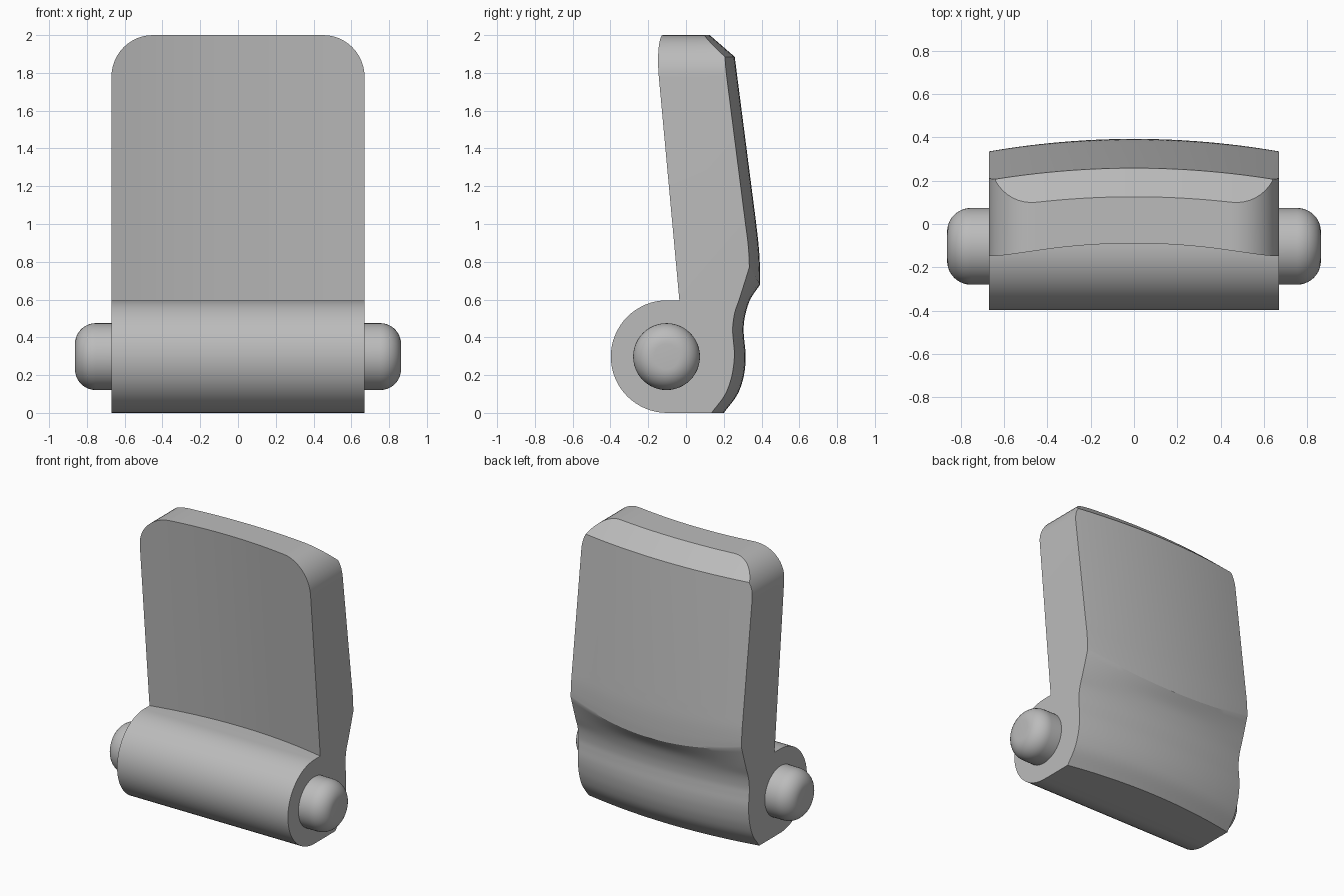
import bpy, bmesh, math
from mathutils import Vector

cube = bpy.data.objects.get("Cube")
if cube:
    bpy.data.objects.remove(cube)

HALF = 0.67                        # half width of the plate
CORNER = 0.22                      # radius of the top corners
CY, CZ, BARREL = -0.1, 0.298, 0.298

grey = bpy.data.materials.new("plain_grey")
grey.use_nodes = True
colour = (0.5, 0.5, 0.5, 1)
grey.diffuse_color = colour
grey.node_tree.nodes["Principled BSDF"].inputs["Base Color"].default_value = colour


def spline(points, steps=5):
    """Smooth curve through the points."""
    p = [2 * points[0] - points[1]] + points + [2 * points[-1] - points[-2]]
    out = []
    for a, b, c, d in zip(p, p[1:], p[2:], p[3:]):
        for i in range(steps):
            t = i / steps
            out.append(0.5 * (2 * b + (c - a) * t + (2 * a - 5 * b + 4 * c - d) * t * t
                              + (3 * b - a - 3 * c + d) * t ** 3))
    return out + [points[-1]]


def loft(name, sections, closed=False):
    """Skin matching loops of points; a closed loft returns to the first."""
    bm = bmesh.new()
    rings = [[bm.verts.new(p) for p in s] for s in sections]
    for a, b in zip(rings, rings[1:]):
        for i in range(len(a)):
            j = (i + 1) % len(a)
            bm.faces.new((a[i], a[j], b[j], b[i]))
    bm.faces.new(rings[0])
    bm.faces.new(rings[-1])
    bmesh.ops.remove_doubles(bm, verts=bm.verts, dist=1e-5)
    bmesh.ops.recalc_face_normals(bm, faces=bm.faces)
    mesh = bpy.data.meshes.new(name)
    bm.to_mesh(mesh)
    bm.free()
    mesh.materials.append(grey)
    obj = bpy.data.objects.new(name, mesh)
    bpy.context.collection.objects.link(obj)
    bpy.ops.object.select_all(action='DESELECT')
    obj.select_set(True)
    bpy.context.view_layer.objects.active = obj
    bpy.ops.object.shade_smooth_by_angle(angle=math.radians(25))
    return obj


# Back outline (y, z) at the middle and at the side edges
groove_mid = [(.2, 0), (.268, .09), (.3, .17), (.314, .25), (.315, .32), (.308, .39),
              (.305, .45), (.314, .52), (.34, .6), (.393, .68)]
groove_edge = [(.135, 0), (.203, .09), (.236, .17), (.252, .25), (.256, .32), (.25, .39),
               (.247, .45), (.258, .53), (.285, .61), (.335, .77)]
back_mid = [(.393, .68), (.392, .76), (.386, .87), (.372, 1)]
back_edge = [(.335, .77), (.334, .82), (.328, .9), (.315, 1)]


def blend(mid, edge, t):
    return [Vector(a).lerp(Vector(b), t) for a, b in zip(mid, edge)]


def plate_section(x):
    t = (x / HALF) ** 2
    over = max(0, abs(x) - (HALF - CORNER))
    top = 2 - CORNER + math.sqrt(max(0, CORNER ** 2 - over ** 2))
    # groove, lip and the upper back
    pts = spline(blend(groove_mid, groove_edge, t))
    pts += spline(blend(back_mid, back_edge, t))[1:]
    # straight back, top chamfer
    shoulder = Vector((0.258 - 0.056 * t, 1.885))
    z = min(shoulder.y, top)
    pts.append(pts[-1].lerp(shoulder, (z - 1) / (shoulder.y - 1)))
    pts.append(Vector((pts[-1].x - 1.15 * (top - z), top)))
    # front face
    foot = 0.04 - 0.075 * t
    pts.append(Vector((foot - 0.092 * (top - 2 * BARREL), top)))
    pts.append(Vector((foot, 2 * BARREL)))
    # hinge barrel
    for i in range(33):
        a = math.pi / 2 + math.pi * i / 32
        pts.append(Vector((CY + BARREL * math.cos(a), CZ + BARREL * math.sin(a))))
    return [(x, p.x, p.y) for p in pts]


# Curved plate with its barrel
flat = HALF - CORNER
half_xs = [flat * i / 8 for i in range(1, 9)]
half_xs += [flat + CORNER * math.sin(math.pi / 2 * i / 12) for i in range(1, 13)]
xs = [-x for x in reversed(half_xs)] + [0] + half_xs
loft("hinged_plate", [plate_section(x) for x in xs])

# Hinge pin with rounded ends
PIN, ROUND, END = 0.177, 0.11, 0.863
half_pin = [(END - ROUND + ROUND * math.sin(a), PIN - ROUND + ROUND * math.cos(a))
            for a in (math.pi / 2 * i / 10 for i in range(11))]
outline = [(-x, r) for x, r in reversed(half_pin)] + half_pin
loft("hinge_pin", [[(x, CY - 0.003 + r * math.cos(a), CZ + r * math.sin(a))
                    for a in (math.tau * i / 48 for i in range(48))]
                   for x, r in outline])
